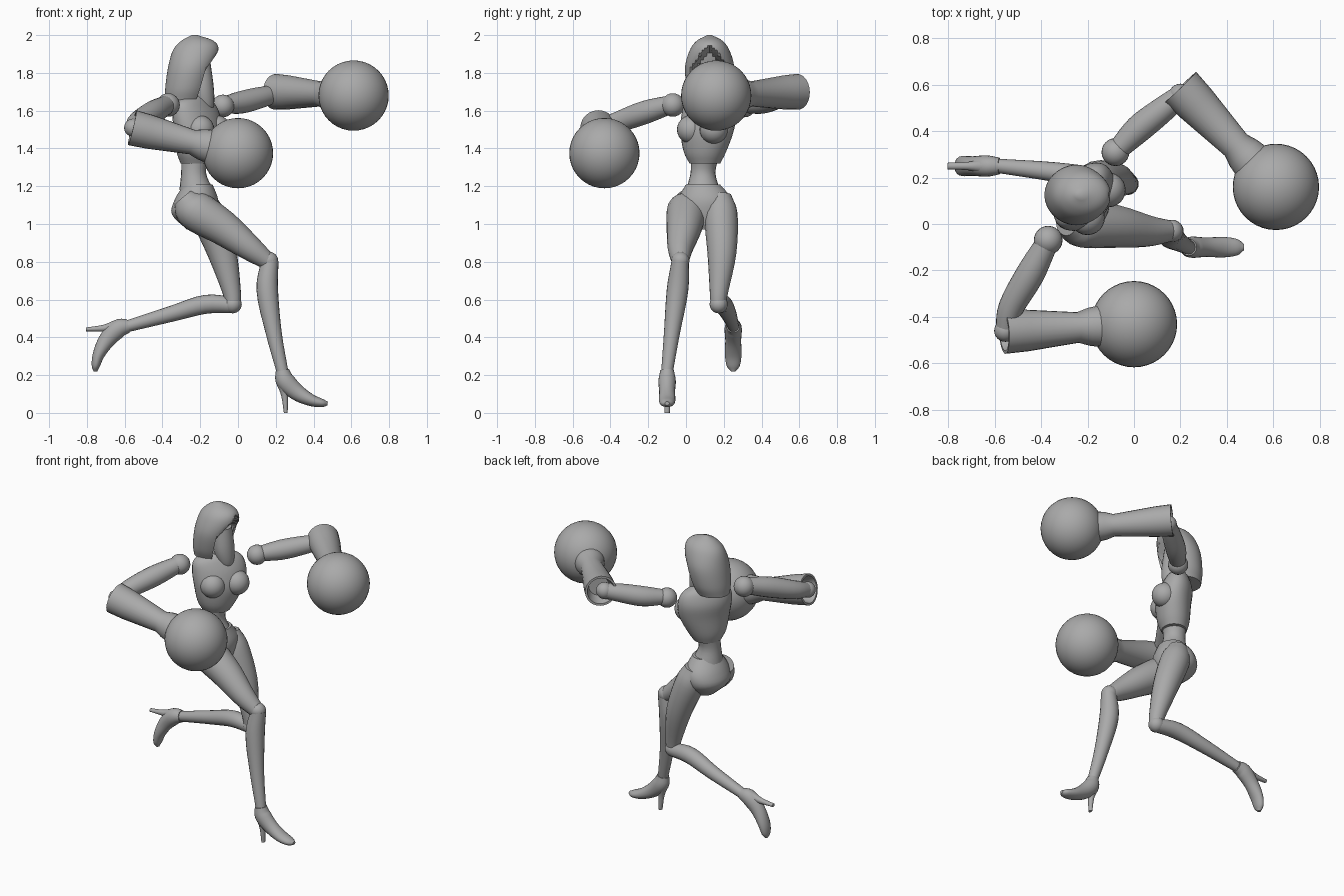
import bpy, bmesh, math
from mathutils import Vector

cube = bpy.data.objects.get("Cube")
if cube:
    bpy.data.objects.remove(cube)

grey = bpy.data.materials.new("plain grey")
grey.use_nodes = True
grey.diffuse_color = (0.4, 0.4, 0.4, 1)
grey.node_tree.nodes["Principled BSDF"].inputs["Base Color"].default_value = (0.4, 0.4, 0.4, 1)

Z = Vector((0, 0, 1))
Y = Vector((0, 1, 0))


def finish(name, bm, angle=40):
    bmesh.ops.recalc_face_normals(bm, faces=bm.faces)
    mesh = bpy.data.meshes.new(name)
    bm.to_mesh(mesh)
    bm.free()
    ob = bpy.data.objects.new(name, mesh)
    bpy.context.collection.objects.link(ob)
    mesh.materials.append(grey)
    bpy.ops.object.select_all(action='DESELECT')
    ob.select_set(True)
    bpy.context.view_layer.objects.active = ob
    bpy.ops.object.shade_smooth_by_angle(angle=math.radians(angle))
    return ob


def spline(rows, steps):
    """Smooth curve through the section rows."""
    rows = [Vector(r) for r in rows]
    out = []
    for i in range(len(rows) - 1):
        a, b = rows[i], rows[i + 1]
        m = (b - rows[i - 1]) / 2 if i else b - a
        n = (rows[i + 2] - a) / 2 if i + 2 < len(rows) else b - a
        for k in range(steps):
            t = k / steps
            h = t * t * (3 - 2 * t)
            out.append(a * (1 - h) + b * h + m * (t * (1 - t) ** 2) - n * (t * t * (1 - t)))
    return out + [rows[-1]]


def loft(name, rows, ref=Z, axis=None, steps=4, sides=20, shape=None):
    """Skin elliptical sections (x, y, z, half width[, half depth]) along their path."""
    rows = [tuple(r) if len(r) == 5 else tuple(r) + (r[3],) for r in rows]
    secs = spline(rows, steps)
    bm = bmesh.new()
    rings = []
    for i, s in enumerate(secs):
        c = Vector(s[:3])
        before, after = secs[max(i - 1, 0)], secs[min(i + 1, len(secs) - 1)]
        t = axis or (Vector(after[:3]) - Vector(before[:3])).normalized()
        side = (ref - t * ref.dot(t)).normalized()
        up = t.cross(side)
        ring = []
        for k in range(sides):
            a = 2 * math.pi * k / sides
            p = c + side * (math.cos(a) * max(s[3], .002)) + up * (math.sin(a) * max(s[4], .002))
            ring.append(bm.verts.new(shape(p, c) if shape else p))
        rings.append(ring)
    for r, q in zip(rings, rings[1:]):
        for k in range(sides):
            j = (k + 1) % sides
            bm.faces.new((r[k], r[j], q[j], q[k]))
    bm.faces.new(rings[0])
    bm.faces.new(rings[-1])
    return finish(name, bm)


def ball(name, centre, radius, scale=(1, 1, 1), segs=24):
    bm = bmesh.new()
    bmesh.ops.create_uvsphere(bm, u_segments=segs, v_segments=segs // 2, radius=radius)
    for v in bm.verts:
        v.co = Vector(a * b for a, b in zip(v.co, scale)) + Vector(centre)
    return finish(name, bm)


# Torso, twisted so the left shoulder leads
S = Vector((.6, .8, 0))
F = Vector((.8, -.6, 0))
loft("chest", [(-.225, .1, 1.32, .085, .075), (-.22, .1, 1.38, .12, .095),
               (-.21, .11, 1.48, .155, .105), (-.22, .12, 1.57, .165, .1),
               (-.23, .12, 1.64, .145, .075), (-.23, .125, 1.68, .07, .05)], S, Z, sides=28)
for side, word in ((1, "left"), (-1, "right")):
    ball(word + "_bust", Vector((-.2, .12, 1.5)) + S * side * .075 + F * .055, .075)
loft("waist", [(-.225, .1, 1.36, .075), (-.235, .09, 1.27, .066), (-.22, .09, 1.18, .09)], S, Z)
loft("neck", [(-.23, .125, 1.64, .05), (-.22, .125, 1.75, .045)], Y, Z)
loft("pelvis", [(-.21, .09, 1.21, .09, .075), (-.22, .1, 1.13, .145, .115),
                (-.23, .1, 1.05, .145, .12), (-.2, .1, .97, .07, .07)],
     Vector((.1, .99, 0)), Z, sides=28)


# Hood with a recessed, pointed face opening
def face_opening(p, c):
    d = p - c
    angle = abs(math.atan2(d.y, d.x))
    limit = .85 * min(1, max(0, (1.945 - p.z) / .12))
    if angle < limit:
        p.x -= .08 * min(1, (limit - angle) / .15)
    return p


loft("hood", [(-.285, .125, 1.65, .095, .1), (-.27, .125, 1.72, .12, .115),
              (-.245, .125, 1.83, .13, .125), (-.222, .125, 1.92, .105, .122),
              (-.215, .125, 1.97, .068, .085), (-.23, .125, 2, .012, .015)],
     Y, Z, 5, 48, face_opening)
loft("face", [(-.16, .125, 1.57, .015, .012), (-.175, .125, 1.63, .048, .048),
              (-.188, .125, 1.72, .065, .06), (-.2, .125, 1.85, .055, .055)], Y, Z)

# Arms
loft("left_upper_arm", [(-.07, .32, 1.63, .045), (.02, .41, 1.645, .06),
                        (.12, .49, 1.67, .056), (.2, .555, 1.69, .045)])
loft("right_upper_arm", [(-.38, -.09, 1.63, .05), (-.45, -.22, 1.59, .062),
                         (-.53, -.36, 1.54, .055), (-.555, -.46, 1.51, .042)])
ball("left_shoulder", (-.08, .31, 1.625), .06)
ball("right_shoulder", (-.37, -.07, 1.63), .062)
ball("left_elbow", (.2, .555, 1.69), .05)
ball("right_elbow", (-.555, -.46, 1.51), .048)


# Boxing gloves: hollow flared cuff, narrow wrist, big round fist
def glove(word, mouth, fist):
    mouth, fist = Vector(mouth), Vector(fist)
    way = (fist - mouth).normalized()
    length = (fist - mouth).length
    rows = [(.08, .06), (0, .082), (0, .095), (.1, .09), (length - .25, .066),
            (length - .2, .082), (length - .15, .09)]
    loft(word + "_cuff", [tuple(mouth + way * d) + (r,) for d, r in rows], axis=way, steps=1, sides=24)
    ball(word + "_fist", fist, .186, segs=40)


glove("left", (.2, .59, 1.7), (.612, .16, 1.68))
glove("right", (-.56, -.465, 1.51), (0, -.432, 1.375))

# Legs
loft("right_thigh", [(-.29, .01, 1.14, .06), (-.23, .005, 1.075, .105), (-.08, -.01, .98, .093),
                     (.06, -.03, .875, .068), (.16, -.03, .8, .045)], Y)
loft("right_calf", [(.17, -.03, .81, .045), (.155, -.045, .65, .057),
                    (.19, -.075, .42, .042), (.235, -.1, .22, .031)], Y)
loft("left_thigh", [(-.19, .18, 1.15, .06), (-.16, .185, 1.05, .088), (-.085, .19, .85, .077),
                    (-.035, .175, .65, .05), (-.025, .17, .57, .04)], Y)
loft("left_calf", [(-.025, .175, .57, .042), (-.17, .195, .575, .05),
                   (-.35, .225, .525, .042), (-.58, .25, .46, .031)], Y)
ball("right_knee", (.165, -.03, .805), .048)
ball("left_knee", (-.028, .173, .575), .048)


# High-heeled shoes in a forward / up frame
def shoe(word, ankle, forward, up):
    def place(rows):
        return [tuple(Vector(ankle) + forward * f + up * u) + (w, h) for f, u, w, h in rows]
    loft(word + "_shoe", place([(0, .005, .036, .036), (.015, -.05, .046, .05), (.075, -.11, .042, .044),
                                (.15, -.152, .044, .032), (.21, -.168, .035, .022),
                                (.24, -.17, .012, .01)]), Y)
    loft(word + "_heel", place([(0, -.07, .03, .03), (.012, -.13, .018, .018),
                                (.018, -.22, .014, .01)]), Y, up)


X = Vector((1, 0, 0))
shoe("right", (.235, -.1, .22), X, Z)
shoe("left", (-.585, .25, .46), -Z, X)
